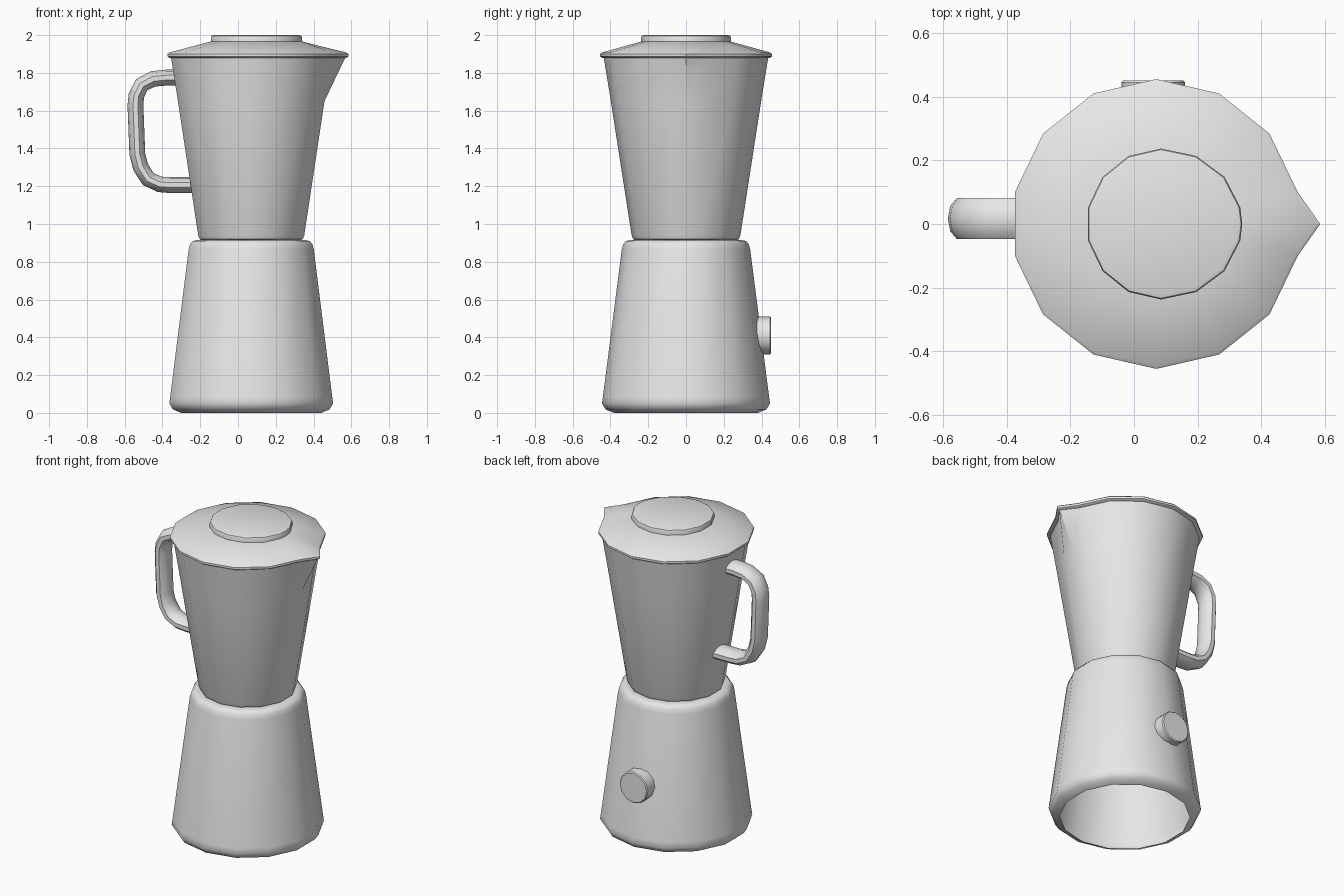
import bpy
import bmesh
import math
from mathutils import Vector

if "Cube" in bpy.data.objects:
    bpy.data.objects.remove(bpy.data.objects["Cube"])

CX = 0.07          # axis of the body, offset because of the handle
N = 14             # sides of the round parts
COS = math.cos(math.pi / N)

grey = bpy.data.materials.new("light_grey")
grey.diffuse_color = (0.8, 0.8, 0.8, 1)
grey.use_nodes = True
grey.node_tree.nodes["Principled BSDF"].inputs["Base Color"].default_value = grey.diffuse_color


def loft(name, rings, cap_start=True, cap_end=True):
    """Skin a list of point rings into one smooth-shaded object."""
    bm = bmesh.new()
    loops = [[bm.verts.new(p) for p in ring] for ring in rings]
    for a, b in zip(loops, loops[1:]):
        for i in range(len(a)):
            j = (i + 1) % len(a)
            bm.faces.new((a[i], a[j], b[j], b[i]))
    if cap_start:
        bm.faces.new(loops[0][::-1])
    if cap_end:
        bm.faces.new(loops[-1])
    bmesh.ops.recalc_face_normals(bm, faces=bm.faces)
    mesh = bpy.data.meshes.new(name)
    bm.to_mesh(mesh)
    bm.free()
    obj = bpy.data.objects.new(name, mesh)
    bpy.context.collection.objects.link(obj)
    mesh.materials.append(grey)
    bpy.ops.object.select_all(action='DESELECT')
    obj.select_set(True)
    bpy.context.view_layer.objects.active = obj
    bpy.ops.object.shade_smooth_by_angle(angle=math.radians(40))
    return obj


def round_ring(r, z):
    return [(CX + r * math.cos((i + .5) * math.tau / N),
             r * math.sin((i + .5) * math.tau / N), z) for i in range(N)]


def spout_ring(r, z, tip=None):
    """Round ring with one extra point on the +x side, pulled out to the tip."""
    x = CX + r * COS if tip is None else tip
    return [(x, 0, z)] + round_ring(r, z)


def cap_ring(s, z):
    """Slightly egg-shaped outline of the lid's cap."""
    ring = []
    for a in [0] + [(i + .5) * math.tau / N for i in range(N)]:
        c = math.cos(a)
        ring.append((.085 + c * s * (.255 if c > 0 else .235),
                     math.sin(a) * s * .237, z))
    return ring


# motor base, open underneath
base = [(.38, 0), (.425, .018), (.445, .05), (.44, .085), (.34, .865),
        (.332, .893), (.318, .91), (.295, .915)]
loft("motor_base", [round_ring(r, z) for r, z in base], cap_start=False)

# jar with pouring spout
loft("jar", [spout_ring(.265, .914), spout_ring(.28, .92),
             spout_ring(.288, .94), spout_ring(.398, 1.65),
             spout_ring(.436, 1.885, .57)])

# lid with pointed lip
loft("lid", [spout_ring(.445, 1.88, .575), spout_ring(.455, 1.887, .585),
             spout_ring(.455, 1.9, .585), spout_ring(.445, 1.908, .573),
             cap_ring(1, 1.966)])

# raised cap on the lid
loft("lid_cap", [cap_ring(1, 1.96), cap_ring(1, 1.988),
                 cap_ring(.985, 1.996), cap_ring(.94, 2.0)])

# handle: oval section swept along a bent path in the xz plane
path = [Vector(p) for p in [
    (-.30, 1.775), (-.38, 1.775), (-.45, 1.768), (-.51, 1.737), (-.538, 1.68),
    (-.543, 1.63), (-.533, 1.37), (-.515, 1.30), (-.475, 1.238),
    (-.415, 1.21), (-.36, 1.206), (-.20, 1.206)]]
rings = []
for k, p in enumerate(path):
    t = (path[min(k + 1, len(path) - 1)] - path[max(k - 1, 0)]).normalized()
    n = Vector((-t.y, t.x))
    ring = []
    for i in range(10):
        a = i * math.tau / 10
        q = p + n * .042 * math.cos(a)
        ring.append((q.x, .017 + .068 * math.sin(a), q.y))
    rings.append(ring)
loft("handle", rings)


# speed knob on the back
def knob_ring(r, y):
    return [(.06 + r * math.cos(i * math.tau / 12), y,
             .41 + r * math.sin(i * math.tau / 12)) for i in range(12)]


loft("speed_knob", [knob_ring(.1, .36), knob_ring(.1, .445),
                    knob_ring(.094, .451)])
